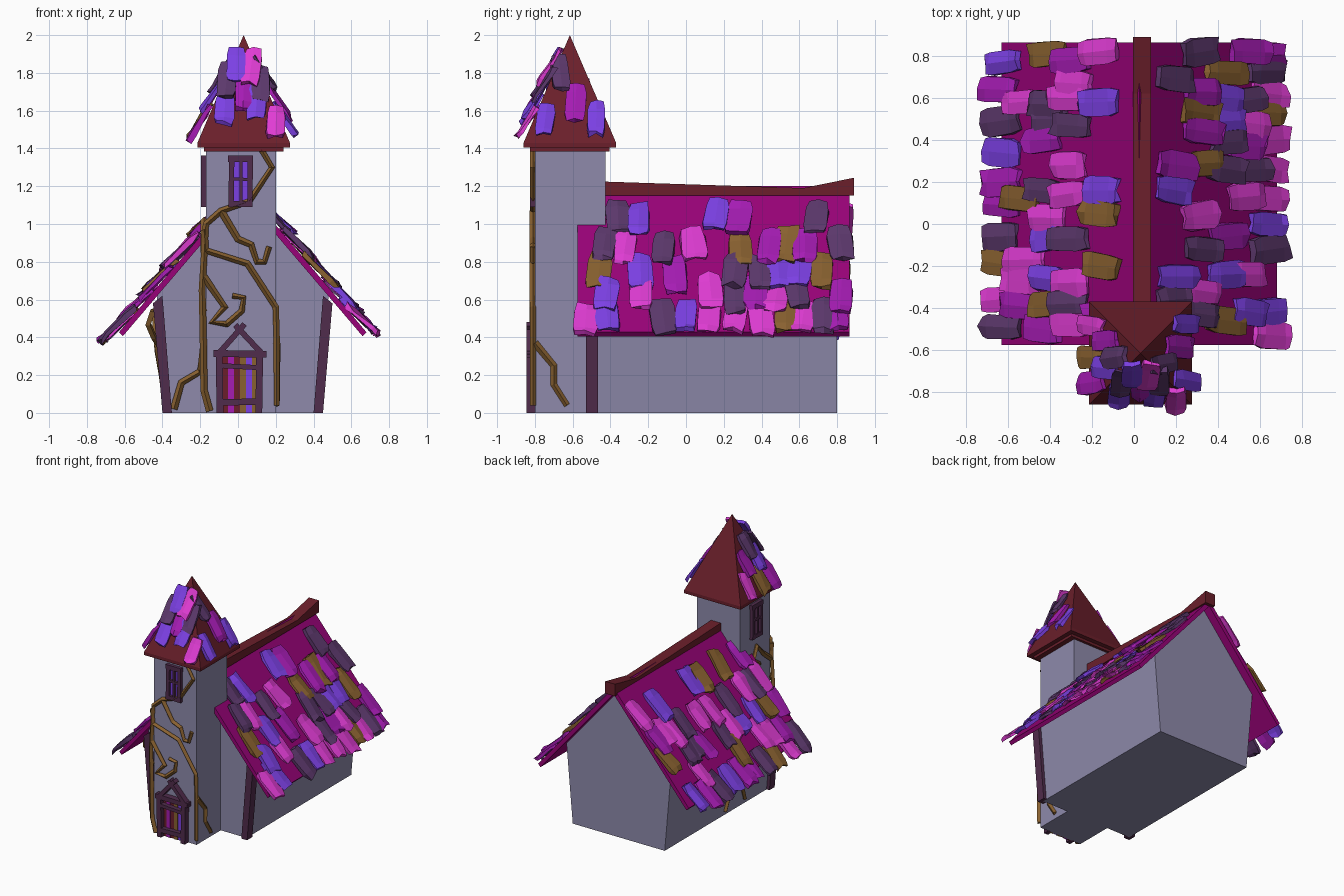
import bpy, bmesh, math, random
from mathutils import Vector, Matrix

if "Cube" in bpy.data.objects:
    bpy.data.objects.remove(bpy.data.objects["Cube"])

random.seed(7)
CX, TY = 0.025, -0.615          # nave centre line (x), tower centre (y)
APEX, PITCH = 1.20, 1.18        # roof top line: z = APEX - PITCH * distance


def material(name, hexa):
    rgb = [int(hexa[i:i + 2], 16) / 255 for i in (0, 2, 4)]
    lin = [c / 12.92 if c < 0.04 else ((c + 0.055) / 1.055) ** 2.4 for c in rgb]
    m = bpy.data.materials.new(name)
    m.diffuse_color = (*lin, 1)
    m.use_nodes = True
    m.node_tree.nodes["Principled BSDF"].inputs["Base Color"].default_value = m.diffuse_color
    return m


WALL = material("grey wall", "8E8AAB")
TRIM = material("dark plum trim", "502C4C")
RED = material("dark red", "6B1F2B")
ROOF = material("magenta roof", "980278")
SHINGLES = {"v": material("violet", "7C40E4"), "k": material("pink", "E03CD4"),
            "p": material("purple", "A61CB4"), "d": material("dusk purple", "5C386C"),
            "b": material("brown", "896130")}
KEYS = list(SHINGLES)


def finish(bm, name, mats):
    bmesh.ops.recalc_face_normals(bm, faces=bm.faces)
    me = bpy.data.meshes.new(name)
    bm.to_mesh(me)
    bm.free()
    for m in mats:
        me.materials.append(m)
    ob = bpy.data.objects.new(name, me)
    bpy.context.collection.objects.link(ob)
    return ob


def add_prism(bm, pts, depth0, depth1, axis="y"):
    """Extrude a 2D outline: (x,z) along y, or (y,z) along x."""
    put = (lambda a, b, d: (a, d, b)) if axis == "y" else (lambda a, b, d: (d, a, b))
    lo = [bm.verts.new(put(a, b, depth0)) for a, b in pts]
    hi = [bm.verts.new(put(a, b, depth1)) for a, b in pts]
    bm.faces.new(lo)
    bm.faces.new(hi[::-1])
    for i in range(len(pts)):
        j = (i + 1) % len(pts)
        bm.faces.new((lo[i], lo[j], hi[j], hi[i]))


def prism(name, pts, d0, d1, mat, axis="y"):
    bm = bmesh.new()
    add_prism(bm, pts, d0, d1, axis)
    return finish(bm, name, [mat])


def rect(x0, x1, z0, z1):
    return [(x0, z0), (x1, z0), (x1, z1), (x0, z1)]


def add_beam(bm, p, q, w, d0, d1):
    p, q = Vector(p), Vector(q)
    n = Vector((p.y - q.y, q.x - p.x)).normalized() * w / 2
    add_prism(bm, [p + n, p - n, q - n, q + n], d0, d1)


# nave walls, flaring towards the eaves
prism("nave_walls", [(CX - .40, 0), (CX + .40, 0), (CX + .455, .625), (CX, 1.15), (CX - .455, .625)],
      -.50, .80, WALL)

# tower
prism("tower", rect(-.17, .20, 0, 1.41), -.80, -.425, WALL)

# roof slabs, corner posts
for side, label in ((-1, "left"), (1, "right")):
    top = lambda d, off=0: (CX + side * d, APEX - PITCH * d - off)
    prism(label + "_roof_slab", [top(0), top(.655), top(.635, .045), top(0, .05)], -.575, .865, ROOF)
    prism(label + "_corner_post", [(CX + side * d, z) for d, z in
          ((.375, 0), (.425, 0), (.475, .58), (.425, .62))], -.53, -.465, TRIM)

# ridge beam kicking up at the back
prism("ridge_beam", [(-.45, 1.15), (.89, 1.15), (.89, 1.245), (.62, 1.19), (-.45, 1.225)],
      -.005, .08, RED, "x")

# spire with a stepped eave
SX, SY, SB = .03, -.615, .245
bm = bmesh.new()
add_prism(bm, rect(SX - .21, SX + .21, 1.385, 1.42), SY - .21, SY + .21)
base = [bm.verts.new((SX + a * SB, SY + b * SB, z)) for z in (1.405, 1.43)
        for a, b in ((-1, -1), (1, -1), (1, 1), (-1, 1))]
tip = bm.verts.new((SX, SY, 2.0))
bm.faces.new(base[:4])
for i in range(4):
    j = (i + 1) % 4
    bm.faces.new((base[i], base[j], base[4 + j], base[4 + i]))
    bm.faces.new((base[4 + i], base[4 + j], tip))
finish(bm, "spire", [RED])


# shingles: warped, chipped slabs laid on a slope
def add_shingle(bm, point, down, normal, key, width, length, lift=0.0):
    tilt = math.radians(random.uniform(3, 8) + lift)
    b = (down * math.cos(tilt) + normal * math.sin(tilt)).normalized()
    n = (normal * math.cos(tilt) - down * math.sin(tilt)).normalized()
    b = Matrix.Rotation(random.uniform(-.12, .12), 3, n) @ b
    a = b.cross(n)
    centre = point + normal * (.030 + random.uniform(0, .012))
    width *= random.uniform(.9, 1.12)
    length *= random.uniform(.92, 1.08)
    layers = []
    for thick in (0, -.022):
        grid = []
        for v, taper in ((-.5, .8), (-.25, 1), (.3, 1), (.5, .85)):
            row = []
            for u in (-.5, 0, .5):
                bow = .008 - .03 * u * u + random.uniform(-.008, .008)
                lng = v + (random.uniform(-.1, .03) if abs(v) == .5 else 0) * (1 if v > 0 else -.6)
                side = u * taper * random.uniform(.9, 1.05)
                row.append(bm.verts.new(centre + a * side * width + b * lng * length
                                        + n * (bow + thick)))
            grid.append(row)
        layers.append(grid)
    hi, lo = layers
    faces = [bm.faces.new((g[r][c], g[r][c + 1], g[r + 1][c + 1], g[r + 1][c]))
             for g in layers for r in range(3) for c in range(2)]
    rim = [(0, 0), (0, 1), (0, 2), (1, 2), (2, 2), (3, 2), (3, 1), (3, 0), (2, 0), (1, 0)]
    for (r, c), (s, t) in zip(rim, rim[1:] + rim[:1]):
        faces.append(bm.faces.new((hi[r][c], hi[s][t], lo[s][t], lo[r][c])))
    for f in faces:
        f.material_index = KEYS.index(key)


# rows: distance from the ridge, colour letters, positions along the nave
right_rows = [
    (.155, "dvvpd", (-.36, -.25, .16, .28, .69)),
    (.285, "dkdkbpbpd", (-.43, -.32, -.12, .04, .29, .44, .53, .63, .82)),
    (.40, "bvpddvvb", (-.46, -.24, -.06, .26, .39, .49, .60, .72)),
    (.50, "vkkdpkdp", (-.42, -.24, .13, .26, .37, .48, .59, .82)),
    (.60, "kvdvkkkbkdp", (-.53, -.42, -.12, 0, .12, .26, .40, .53, .62, .73, .80)),
]
left_rows = [
    (.17, "kvvbbp", (.82, .58, .16, .05, -.20, -.43)),
    (.31, "pkkdkkdkdk", (.78, .67, .60, .47, .28, .14, -.07, -.28, -.38, -.48)),
    (.43, "bddpdkvvbp", (.81, .57, .50, .40, .16, .03, -.07, -.26, -.38, -.50)),
    (.54, "kbkkp", (.58, .12, -.17, -.27, -.39)),
    (.64, "vpdvppdbkd", (.77, .64, .49, .34, .20, .09, -.06, -.19, -.36, -.49)),
]
for side, rows, label in ((1, right_rows, "right"), (-1, left_rows, "left")):
    bm = bmesh.new()
    down = Vector((side, 0, -PITCH)).normalized()
    normal = Vector((side * PITCH, 0, 1)).normalized()
    for d, keys, ys in rows:
        for key, y in zip(keys, ys):
            dd = d + random.uniform(-.015, .015)
            add_shingle(bm, Vector((CX + side * dd, y, APEX - PITCH * dd)), down, normal,
                        key, .125, .25)
    finish(bm, label + "_roof_shingles", list(SHINGLES.values()))

# spire shingles: outward direction, colour, sideways offset, height
spire_faces = {
    (0, -1): [("v", -.04, 1.83), ("k", .04, 1.82), ("d", -.09, 1.75), ("p", .0, 1.69),
              ("d", .09, 1.73), ("v", -.10, 1.60), ("v", .07, 1.64), ("k", .17, 1.53)],
    (1, 0): [("d", -.05, 1.79), ("p", .03, 1.63), ("v", -.13, 1.54), ("v", .14, 1.55)],
    (-1, 0): [("d", .02, 1.77), ("p", -.06, 1.67), ("v", .07, 1.67), ("k", -.13, 1.53),
              ("b", .02, 1.53), ("p", .14, 1.52)],
}
bm = bmesh.new()
for (ox, oy), items in spire_faces.items():
    out, across = Vector((ox, oy, 0)), Vector((-oy, ox, 0))
    down = (out * SB + Vector((0, 0, -.57))).normalized()
    normal = (out * .57 + Vector((0, 0, SB))).normalized()
    for key, u, z in items:
        p = Vector((SX, SY, z)) + out * (2 - z) * SB / .57 + across * u
        add_shingle(bm, p, down, normal, key, .10, .22, 3)
finish(bm, "spire_shingles", list(SHINGLES.values()))


# windows: cross frame over a thin pane (local front is -y, centred on x)
def window(name, place):
    bm = bmesh.new()
    for p, q, w in (((-.052, 1.09), (-.048, 1.36), .028), ((.048, 1.09), (.05, 1.36), .028),
                    ((-.068, 1.345), (.065, 1.345), .034), ((-.062, 1.108), (.062, 1.104), .03),
                    ((0, 1.10), (0, 1.35), .016), ((-.05, 1.24), (.05, 1.235), .016)):
        add_beam(bm, p, q, w, -.026, .01)
    finish(bm, name + "_frame", [TRIM]).matrix_world = place
    prism(name + "_pane", rect(-.05, .05, 1.1, 1.35), -.006, .002, SHINGLES["v"]).matrix_world = place


window("front_window", Matrix.Translation((.015, -.80, 0)))
window("left_window", Matrix.Translation((-.17, TY, 0)) @ Matrix.Rotation(-math.pi / 2, 4, "Z"))

# door: crooked timber frame with a small gable over coloured planks
bm = bmesh.new()
for p, q, w in (((-.095, 0), (-.10, .32), .036), ((.11, 0), (.115, .32), .036),
                ((-.13, .315), (.15, .31), .036), ((-.115, .30), (.035, .47), .03),
                ((.14, .30), (-.015, .465), .03), ((-.09, .25), (.10, .24), .026),
                ((-.10, .055), (.11, .06), .034)):
    add_beam(bm, p, q, w, -.845, -.79)
finish(bm, "door_frame", [TRIM])
planks = (RED, SHINGLES["p"], RED, SHINGLES["b"], SHINGLES["v"], SHINGLES["b"])
for i, m in enumerate(planks):
    x = -.085 + i * .032
    prism("door_plank_%d" % (i + 1), rect(x, x + .032, 0, .30), -.808 - .004 * (i % 2), -.799, m)

# vines: square low-poly tubes creeping over the walls
F = -.81
vines = [
    [(x, F, z) for x, z in ((-.15, .01), (-.18, .12), (-.185, .45), (-.19, .65), (-.17, 1.0),
                            (-.09, 1.07), (.06, 1.12), (.18, 1.30), (.12, 1.40))],
    [(x, F, z) for x, z in ((-.09, 1.07), (0, .92), (.07, .89), (.10, .80), (.14, .80), (.165, .88))],
    [(x, F, z) for x, z in ((-.18, .97), (-.17, .86), (.05, .79), (.20, .56), (.205, .40), (.205, .04))],
    [(x, F, z) for x, z in ((-.18, .72), (-.07, .56), (-.14, .48), (-.06, .47), (.02, .54),
                            (.03, .61), (-.03, .62))],
    [(.205, y, z) for y, z in ((-.80, .37), (-.70, .25), (-.70, .15), (-.63, .04))],
    [(-.34, -.51, .02), (-.30, -.51, .16), (-.20, -.51, .22), (-.18, -.65, .40), (-.18, -.80, .55)],
    [(-.18, y, z) for y, z in ((-.80, .85), (-.70, .93), (-.62, 1.02), (-.58, .92), (-.66, .86))],
    [(-.44, -.10, .55), (-.425, -.16, .35), (-.405, -.10, .22), (-.385, -.18, .04)],
    [(-.44, .06, .55), (-.425, .10, .33), (-.40, .02, .18), (-.385, .06, .03)],
    [(-.45, -.50, .54), (-.475, -.47, .47), (-.445, -.42, .40), (-.42, -.36, .36)],
]
for i, path in enumerate(vines):
    cu = bpy.data.curves.new("vine_%d" % (i + 1), "CURVE")
    cu.dimensions = "3D"
    cu.bevel_depth, cu.bevel_resolution, cu.use_fill_caps = .018, 0, True
    sp = cu.splines.new("POLY")
    sp.points.add(len(path) - 1)
    for k, (pt, co) in enumerate(zip(sp.points, path)):
        pt.co = (*co, 1)
        pt.radius = 1.1 - .3 * k / len(path)
    sp.use_smooth = False
    cu.materials.append(SHINGLES["b"])
    bpy.context.collection.objects.link(bpy.data.objects.new(cu.name, cu))
